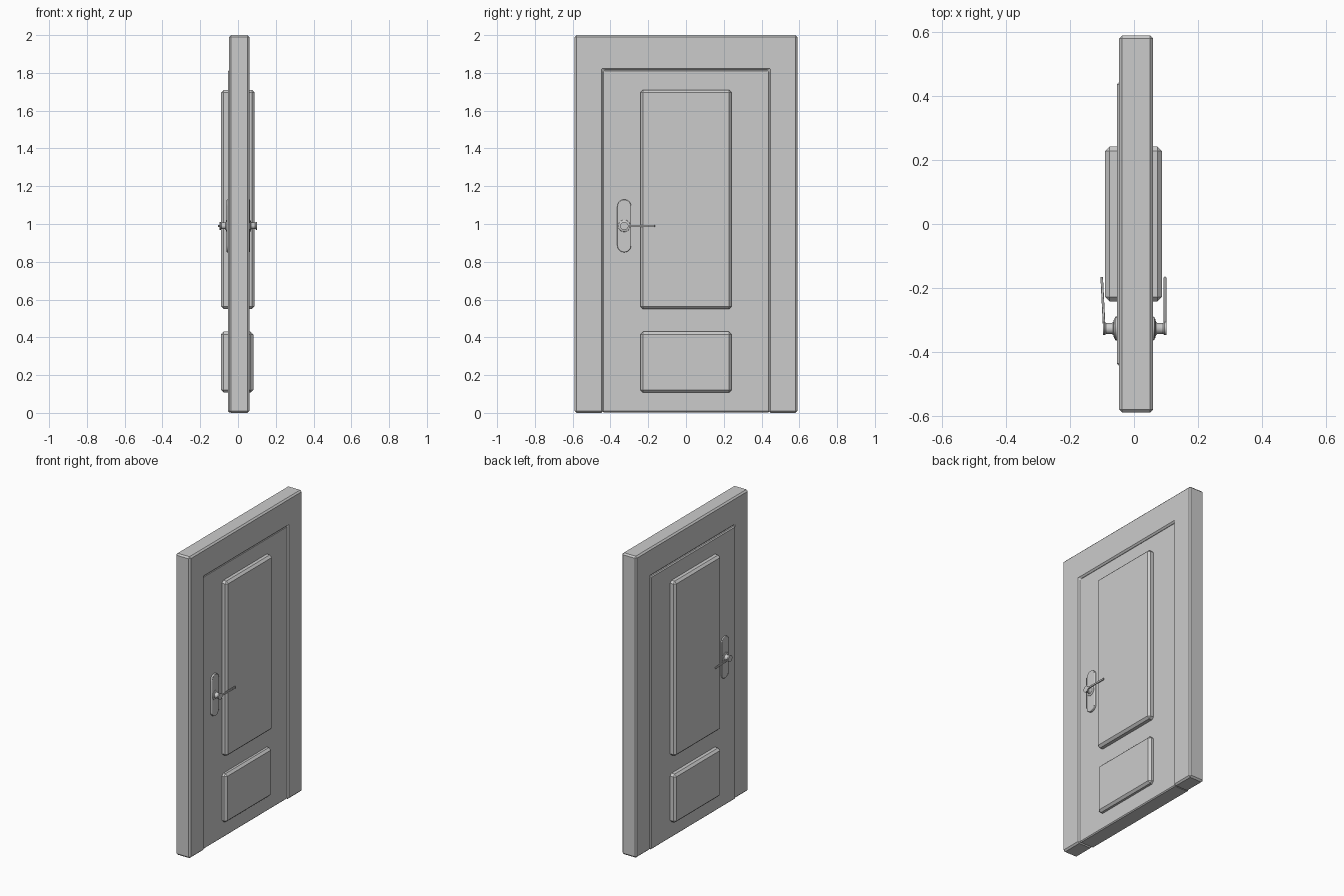
import bpy, bmesh
from math import sin, cos, pi
from mathutils import Matrix, Vector

if "Cube" in bpy.data.objects:
    bpy.data.objects.remove(bpy.data.objects["Cube"])

HY, HZ = -0.327, 0.99          # handle centre
LEAF = (-0.053, 0.052)         # leaf faces in x


def finish(name, bm, bevel=0, segments=1, smooth=False):
    bmesh.ops.recalc_face_normals(bm, faces=bm.faces)
    me = bpy.data.meshes.new(name)
    bm.to_mesh(me)
    bm.free()
    ob = bpy.data.objects.new(name, me)
    bpy.context.collection.objects.link(ob)
    if bevel:
        m = ob.modifiers.new("bevel", 'BEVEL')
        m.width, m.segments = bevel, segments
        m.limit_method, m.angle_limit = 'ANGLE', 0.6
    if smooth:
        bpy.context.view_layer.objects.active = ob
        ob.select_set(True)
        bpy.ops.object.shade_smooth_by_angle(angle=0.6)
        ob.select_set(False)
    return ob


def prism(name, outline, x0, x1, bevel, segments=1, smooth=False):
    """Extrude a (y, z) outline from x0 to x1."""
    bm = bmesh.new()
    face = bm.faces.new([bm.verts.new((x0, y, z)) for y, z in outline])
    new = bmesh.ops.extrude_face_region(bm, geom=[face])["geom"]
    verts = [v for v in new if isinstance(v, bmesh.types.BMVert)]
    bmesh.ops.translate(bm, verts=verts, vec=(x1 - x0, 0, 0))
    return finish(name, bm, bevel, segments, smooth)


def rect(w, z0, z1):
    return [(-w, z0), (w, z0), (w, z1), (-w, z1)]


# Frame: inverted U with chamfered edges
left = [(-0.59, 0), (-0.438, 0), (-0.438, 1.814), (0.438, 1.814),
        (0.438, 0), (0.59, 0), (0.59, 2), (-0.59, 2)]
prism("door_frame", left, -0.047, 0.06, 0.01)

# Leaf
prism("door_leaf", rect(0.443, 0.003, 1.815), *LEAF, 0.006)

# Raised panels standing out of both faces
prism("upper_panel", rect(0.242, 0.55, 1.71), -0.09, 0.088, 0.014)
prism("lower_panel", rect(0.242, 0.108, 0.43), -0.09, 0.081, 0.014)

# Handle set on each side
for side, face, plate_out, tip, tilt, tag in (
        (1, LEAF[1], 0.064, 0.101, 0.0, "outer"),
        (-1, -LEAF[0], 0.060, 0.097, 0.05, "inner")):
    # Escutcheon plate: tall rounded-end strip
    r, straight, n = 0.037, 0.103, 12
    pts = [(HY + r * cos(pi * i / n), HZ + straight + r * sin(pi * i / n)) for i in range(n + 1)]
    pts += [(HY - r * cos(pi * i / n), HZ - straight - r * sin(pi * i / n)) for i in range(n + 1)]
    prism(tag + "_handle_plate", pts, side * (face - 0.005), side * plate_out, 0.003, 2, True)

    # Turned spindle with flared base
    profile = [(plate_out - 0.004, 0.034), (plate_out + 0.002, 0.031), (plate_out + 0.005, 0.02),
               (plate_out + 0.01, 0.017), (tip - 0.01, 0.017), (tip - 0.005, 0.021), (tip, 0.021)]
    bm = bmesh.new()
    rings = [[bm.verts.new((side * x, HY + rad * cos(2 * pi * i / 24), HZ + rad * sin(2 * pi * i / 24)))
              for i in range(24)] for x, rad in profile]
    for a, b in zip(rings, rings[1:]):
        for i in range(24):
            j = (i + 1) % 24
            bm.faces.new((a[i], a[j], b[j], b[i]))
    bm.faces.new(rings[0])
    bm.faces.new(rings[-1])
    finish(tag + "_handle_spindle", bm, smooth=True)

    # Slim lever, reaching towards the middle of the door
    bm = bmesh.new()
    size = Matrix.Diagonal((0.008, 0.16, 0.012, 1))
    pos = Matrix.Translation((side * (tip - 0.004), HY, HZ))
    turn = Matrix.Rotation(tilt, 4, 'Z')
    bmesh.ops.create_cube(bm, size=1, matrix=pos @ turn @ Matrix.Translation((0, 0.082, 0)) @ size)
    finish(tag + "_handle_lever", bm, 0.002, 2, True)
